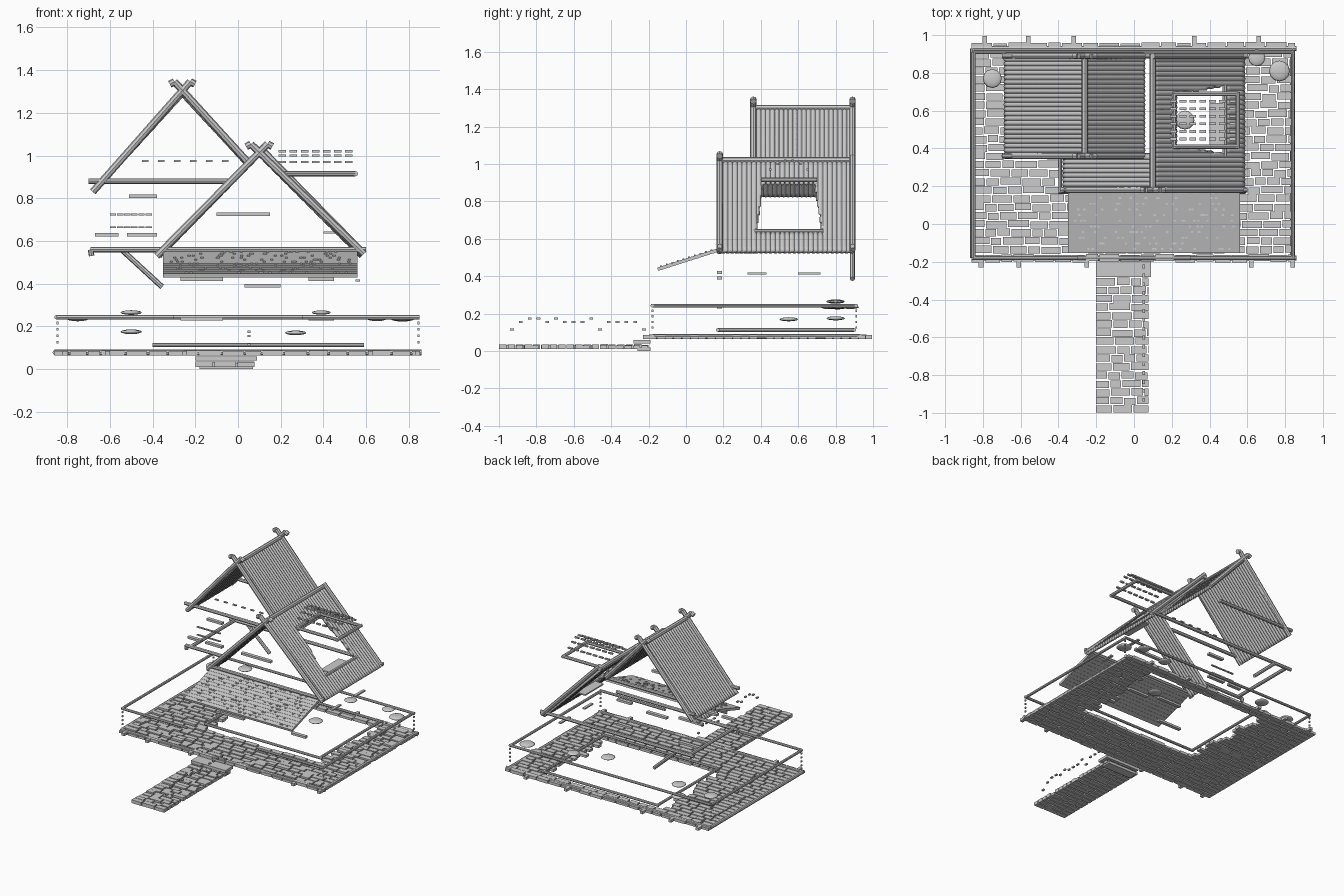
import bpy, bmesh, math, random
from mathutils import Vector, Matrix

random.seed(4)


def finish(name, bm, smooth=False):
    bmesh.ops.recalc_face_normals(bm, faces=bm.faces)
    me = bpy.data.meshes.new(name)
    bm.to_mesh(me)
    bm.free()
    ob = bpy.data.objects.new(name, me)
    bpy.context.collection.objects.link(ob)
    if smooth:
        for p in me.polygons:
            p.use_smooth = True
    return ob


def box(bm, x0, x1, y0, y1, z0, z1):
    m = Matrix.Translation(((x0 + x1) / 2, (y0 + y1) / 2, (z0 + z1) / 2)) @ \
        Matrix.Diagonal((x1 - x0, y1 - y0, z1 - z0, 1))
    bmesh.ops.create_cube(bm, size=1, matrix=m)


def pole(bm, a, b, r=0.014, sides=8):
    a, b = Vector(a), Vector(b)
    d = b - a
    m = Matrix.Translation((a + b) / 2) @ d.to_track_quat('Z', 'Y').to_matrix().to_4x4()
    bmesh.ops.create_cone(bm, cap_ends=True, segments=sides, radius1=r, radius2=r,
                          depth=d.length, matrix=m)


def poles(name, segs, r=0.014):
    bm = bmesh.new()
    for a, b in segs:
        pole(bm, a, b, r)
    return finish(name, bm, False)


def slab(name, a, b, y0, y1, t=0.02, waves=20, amp=0.004, hole=None):
    """Sloped roof sheet from ridge a=(x,z) to eave b=(x,z), ribbed along the slope."""
    bm = bmesh.new()
    nu, nv = 24, waves * 4
    n = Vector((-(b[1] - a[1]), b[0] - a[0])).normalized()
    if n.y < 0:
        n = -n
    grid = []
    for i in range(nu + 1):
        u = i / nu
        row = []
        for j in range(nv + 1):
            w = amp * math.sin(j / nv * waves * 2 * math.pi) + amp * 0.6 * ((u * 12) % 1)
            row.append(bm.verts.new((a[0] + (b[0] - a[0]) * u + n.x * w,
                                     y0 + (y1 - y0) * j / nv,
                                     a[1] + (b[1] - a[1]) * u + n.y * w)))
        grid.append(row)
    for i in range(nu):
        for j in range(nv):
            q = (grid[i][j], grid[i + 1][j], grid[i + 1][j + 1], grid[i][j + 1])
            c = sum((v.co for v in q), Vector()) / 4
            if hole and hole(c):
                continue
            bm.faces.new(q)
    bmesh.ops.delete(bm, geom=[v for v in bm.verts if not v.link_faces], context='VERTS')
    ob = finish(name, bm, True)
    mod = ob.modifiers.new("thickness", 'SOLIDIFY')
    mod.thickness = t
    mod.offset = 0
    return ob


def paving(name, x0, x1, y0, y1, z0, z1, skip=None):
    bm = bmesh.new()
    pitch, y = 0.045, y0
    while y < y1 - 0.01:
        x = x0
        while x < x1 - 0.01:
            w = min(random.uniform(0.06, 0.12), x1 - x)
            cx, cy = x + w / 2, y + pitch / 2
            if not (skip and skip(cx, cy)):
                j = random.uniform(-0.004, 0.004)
                box(bm, x, x + w - 0.008, y + j, min(y + pitch - 0.007, y1) + j, z0, z1 + j)
            x += w
        y += pitch
    return finish(name, bm)


# paved yard with the house footprint left open, front step and path
paving("yard_paving", -0.86, 0.86, -0.2, 0.96, 0.065, 0.085,
       lambda x, y: -0.40 < x < 0.56 and 0.16 < y < 0.89)
paving("path_paving", -0.2, 0.085, -1.0, -0.2, 0.01, 0.033)
bm = bmesh.new()
box(bm, -0.2, 0.09, -0.28, -0.19, 0.04, 0.06)
box(bm, -0.18, 0.07, -0.26, -0.19, 0.0, 0.02)
finish("front_step", bm)
bm = bmesh.new()
for x in (-0.79, -0.56, -0.32, 0.32, 0.66):
    box(bm, x - 0.012, x + 0.012, 0.94, 0.995, 0.065, 0.085)
for x in (-0.81, -0.61, -0.25, 0.62, 0.84):
    box(bm, x - 0.012, x + 0.012, -0.23, -0.18, 0.065, 0.085)
finish("edge_stones", bm)

# kerb around the yard and sill beams of the house
poles("yard_kerb", [((-0.86, -0.18, 0.078), (0.86, -0.18, 0.078)),
                    ((-0.86, 0.93, 0.078), (0.86, 0.93, 0.078)),
                    ((-0.855, -0.18, 0.078), (-0.855, 0.93, 0.078)),
                    ((0.84, -0.18, 0.078), (0.84, 0.93, 0.078))], 0.013)
poles("house_sill", [((-0.40, 0.17, 0.113), (0.59, 0.17, 0.113)),
                     ((-0.40, 0.90, 0.113), (0.59, 0.90, 0.113)),
                     ((-0.39, 0.17, 0.113), (-0.39, 0.90, 0.113)),
                     ((0.57, 0.17, 0.113), (0.57, 0.90, 0.113))], 0.010)

# fence rails
poles("fence_rails", [((-0.85, -0.18, 0.243), (-0.30, -0.18, 0.243)),
                      ((0.30, -0.18, 0.243), (0.85, -0.18, 0.243)),
                      ((-0.85, 0.91, 0.243), (0.85, 0.91, 0.243)),
                      ((-0.85, -0.18, 0.243), (-0.85, 0.91, 0.243)),
                      ((0.84, -0.18, 0.243), (0.84, 0.91, 0.243))], 0.010)
bm = bmesh.new()
for x in (-0.845, 0.845):
    for y in (-0.18, 0.91):
        for z in (0.12, 0.15, 0.18, 0.21):
            box(bm, x - 0.005, x + 0.005, y - 0.005, y + 0.005, z, z + 0.012)
for i in range(16):
    y = -0.94 + i * 0.047
    z = random.choice((0.11, 0.15, 0.17))
    box(bm, 0.045, 0.058, y, y + 0.02, z, z + 0.01)
finish("fence_bits", bm)

# bushes and pots in the yard corners
bm = bmesh.new()
for x, y, z, r in ((-0.75, 0.77, 0.235, 0.05), (0.65, 0.88, 0.235, 0.045), (0.77, 0.81, 0.235, 0.055),
                   (-0.50, 0.80, 0.265, 0.05), (0.39, 0.80, 0.265, 0.045), (0.27, 0.55, 0.17, 0.05),
                   (-0.50, 0.80, 0.175, 0.05)):
    bmesh.ops.create_uvsphere(bm, u_segments=12, v_segments=6, radius=r,
                              matrix=Matrix.Translation((x, y, z)) @ Matrix.Diagonal((1, 1, 0.22, 1)))
finish("yard_pots", bm, True)

# main roofs
def dormer_hole(c):
    s = (c.z - 0.63) / 0.27
    return 0 < s < 1 and abs(c.y - 0.55) < 0.18 - 0.04 * s


slab("rear_roof_left", (-0.26, 1.29), (-0.68, 0.83), 0.36, 0.89, waves=22)
slab("rear_roof_right", (-0.26, 1.29), (0.05, 0.955), 0.36, 0.89, waves=22)
slab("front_roof_left", (0.10, 1.01), (-0.37, 0.53), 0.18, 0.37, waves=8)
slab("front_roof_right", (0.10, 1.01), (0.58, 0.53), 0.18, 0.89, waves=28, hole=dormer_hole)

# gable boards, crossing at the top with curled horns
def gable(name, ridge, left, right, ys):
    segs = []
    rx, rz = ridge
    for y in ys:
        for ex, ez in (left, right):
            d = Vector((rx - ex, 0, rz - ez)).normalized()
            r = Vector((rx, y, rz))
            tip = r + d * 0.055
            segs += [((ex, y, ez), tip),
                     (tip, tip + Vector((0.022 * math.copysign(1, d.x), 0, -0.012)))]
    return poles(name, segs, 0.017)


gable("rear_gable_boards", (-0.26, 1.305), (-0.68, 0.83), (0.05, 0.965), (0.36, 0.89))
gable("front_gable_board", (0.10, 1.015), (-0.38, 0.53), (0.59, 0.54), (0.18,))
poles("back_gable_board", [((0.10, 0.89, 1.04), (0.59, 0.89, 0.54))], 0.016)
poles("ridge_poles", [((-0.26, 0.35, 1.30), (-0.26, 0.90, 1.30)),
                      ((0.10, 0.17, 1.02), (0.10, 0.90, 1.02))], 0.017)

# timber beams and brace
poles("timber_beams", [((-0.70, 0.36, 0.88), (-0.04, 0.36, 0.88)),
                       ((-0.70, 0.89, 0.88), (-0.04, 0.89, 0.88)),
                       ((-0.69, 0.36, 0.56), (-0.34, 0.36, 0.56)),
                       ((-0.69, 0.89, 0.56), (0.60, 0.89, 0.56)),
                       ((-0.65, 0.36, 0.56), (-0.65, 0.89, 0.56)),
                       ((-0.37, 0.18, 0.56), (0.60, 0.18, 0.56)),
                       ((-0.69, 0.36, 0.56), (-0.685, 0.36, 0.53)),
                       ((-0.54, 0.89, 0.555), (-0.355, 0.89, 0.385))], 0.013)

# porch roof with shingle rows and nail heads
bm = bmesh.new()
rows = 11
for i in range(rows):
    y0 = -0.15 + 0.33 * i / rows
    z = 0.44 + 0.105 * i / rows
    m = Matrix.Translation((0.105, y0 + 0.016, z + 0.003)) @ Matrix.Rotation(math.radians(15), 4, 'X') @ \
        Matrix.Diagonal((0.91, 0.036, 0.018, 1))
    bmesh.ops.create_cube(bm, size=1, matrix=m)
    for k in range(12):
        x = -0.32 + 0.85 * random.random()
        box(bm, x, x + 0.012, y0 + 0.012, y0 + 0.022, z, z + 0.018)
finish("porch_roof", bm)

# dormer: flat rim, sill, side posts and roof slats
poles("dormer_rim", [((0.21, 0.41, 0.915), (0.55, 0.41, 0.915)), ((0.21, 0.69, 0.915), (0.55, 0.69, 0.915)),
                     ((0.55, 0.40, 0.915), (0.55, 0.70, 0.915)), ((0.21, 0.40, 0.915), (0.21, 0.70, 0.915)),
                     ((0.48, 0.36, 0.64), (0.48, 0.735, 0.64))], 0.012)
bm = bmesh.new()
for z, ys in ((0.97, (0.45, 0.65)), (1.0, (0.49, 0.61)), (1.02, (0.53, 0.57))):
    for y in ys:
        for k in range(7):
            x = 0.19 + k * 0.052
            box(bm, x, x + 0.035, y - 0.007, y + 0.007, z - 0.005, z + 0.005)
finish("dormer_slats", bm)
bm = bmesh.new()
box(bm, 0.40, 0.49, 0.42, 0.64, 0.635, 0.645)
finish("dormer_sill", bm)

# window and door ledges
bm = bmesh.new()
for x0, x1, y, z in ((-0.10, 0.15, 0.19, 0.725), (-0.51, -0.38, 0.36, 0.81), (-0.52, -0.38, 0.36, 0.63),
                     (-0.67, -0.56, 0.36, 0.63), (0.03, 0.20, 0.18, 0.39), (-0.27, -0.07, 0.18, 0.42),
                     (-0.27, -0.07, 0.18, 0.235), (0.33, 0.45, 0.18, 0.235), (0.33, 0.45, 0.18, 0.42)):
    box(bm, x0, x1, y - 0.013, y + 0.013, z - 0.008, z + 0.008)
for y0, y1 in ((0.33, 0.43), (0.60, 0.72)):
    box(bm, 0.55, 0.57, y0, y1, 0.41, 0.42)
for z, xa, xb in ((0.97, -0.45, 0.0), (0.66, -0.6, -0.4), (0.72, -0.6, -0.4)):
    for k in range(6):
        x = xa + (xb - xa) * k / 6
        box(bm, x, x + 0.03, 0.36, 0.372, z, z + 0.008)
finish("wall_ledges", bm)
